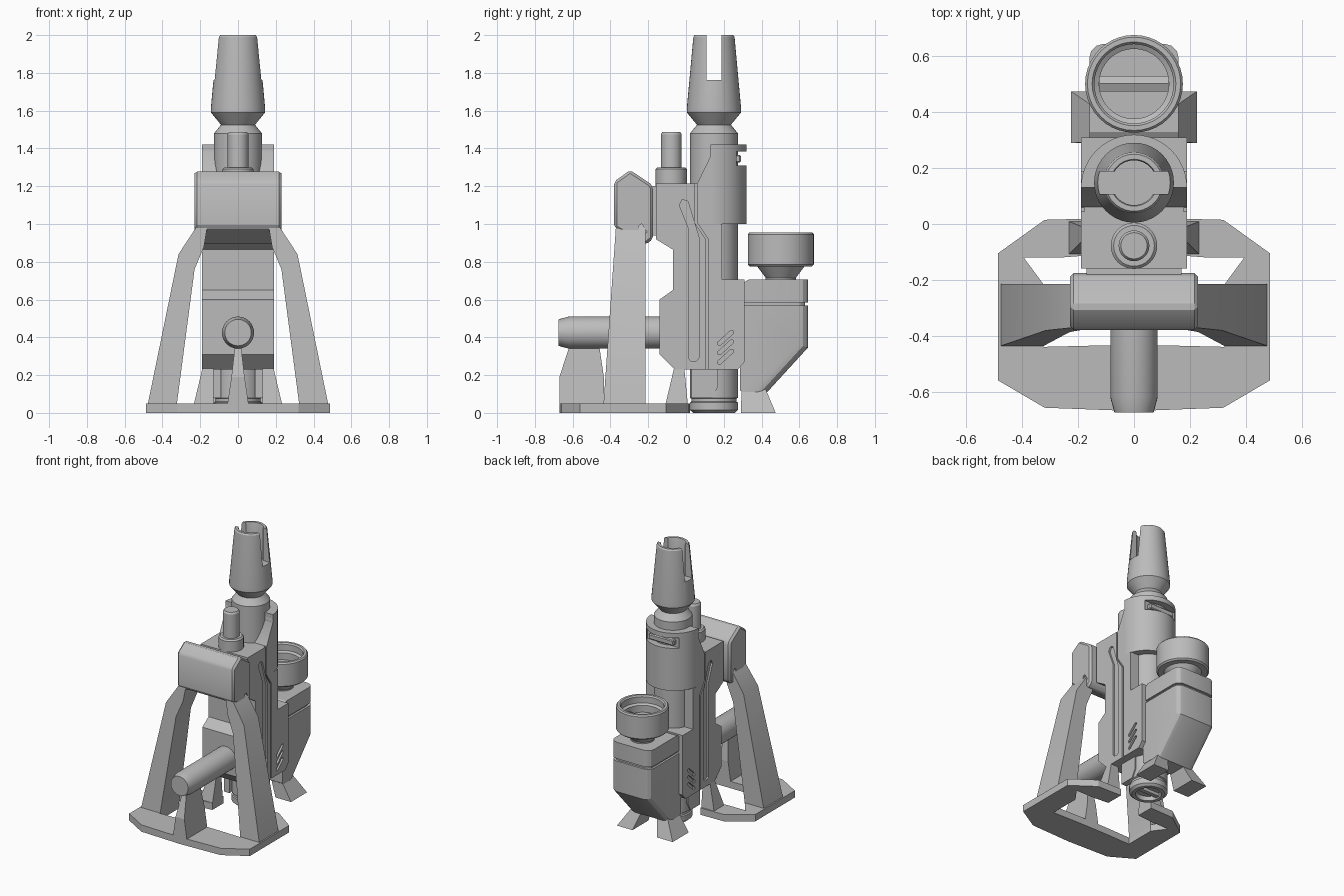
import bpy, bmesh, math
from mathutils import Vector, Matrix

cube = bpy.data.objects.get("Cube")
if cube:
    bpy.data.objects.remove(cube, do_unlink=True)

GREY = (0.5, 0.5, 0.5, 1)
mat = bpy.data.materials.new("plain_grey")
mat.use_nodes = True
mat.diffuse_color = GREY
mat.node_tree.nodes["Principled BSDF"].inputs["Base Color"].default_value = GREY


def shade(me):
    me.shade_smooth()
    me.set_sharp_from_angle(angle=math.radians(28))


def finish(bm, name):
    bmesh.ops.recalc_face_normals(bm, faces=bm.faces)
    me = bpy.data.meshes.new(name)
    bm.to_mesh(me)
    bm.free()
    me.materials.append(mat)
    shade(me)
    ob = bpy.data.objects.new(name, me)
    bpy.context.collection.objects.link(ob)
    return ob


def prism(name, pts, axis, lo, hi, bevel=0, edge_rule=None):
    """Extrude a flat outline along an axis; bevel the edges picked by the rule."""
    bm = bmesh.new()
    place = {"X": lambda p, t: (t, p[0], p[1]), "Y": lambda p, t: (p[0], t, p[1]),
             "Z": lambda p, t: (p[0], p[1], t)}[axis]
    a = [bm.verts.new(place(p, lo)) for p in pts]
    b = [bm.verts.new(place(p, hi)) for p in pts]
    bm.faces.new(a)
    bm.faces.new(b)
    for i in range(len(pts)):
        j = (i + 1) % len(pts)
        bm.faces.new((a[i], a[j], b[j], b[i]))
    bmesh.ops.recalc_face_normals(bm, faces=bm.faces)
    if bevel:
        edges = [e for e in bm.edges if e.calc_face_angle(0) > 0.5
                 and (edge_rule is None or edge_rule(*[v.co for v in e.verts]))]
        bmesh.ops.bevel(bm, geom=edges, offset=bevel, segments=3 if edge_rule else 1,
                        profile=0.5, affect="EDGES", clamp_overlap=True)
    return finish(bm, name)


def box(name, x, y, z, bevel=0):
    return prism(name, [(x[0], y[0]), (x[1], y[0]), (x[1], y[1]), (x[0], y[1])], "Z", *z, bevel)


def lathe(name, profile, centre, axis="Z", sides=40):
    """Spin (radius, height) points; the profile starts and ends on the axis."""
    bm = bmesh.new()
    vs = [bm.verts.new((r, 0, h)) for r, h in profile]
    es = [bm.edges.new(p) for p in zip(vs, vs[1:])]
    bmesh.ops.spin(bm, geom=vs + es, cent=(0, 0, 0), axis=(0, 0, 1), angle=math.tau,
                   steps=sides, use_merge=True)
    bmesh.ops.remove_doubles(bm, verts=bm.verts, dist=1e-4)
    if axis == "Y":
        bm.transform(Matrix.Rotation(math.pi / 2, 4, "X"))
    bm.transform(Matrix.Translation(centre))
    return finish(bm, name)


def frustum(name, low, z0, high, z1):
    """Tapered block between two rectangles (x0, x1, y0, y1)."""
    bm = bmesh.new()
    for (x0, x1, y0, y1), z in ((low, z0), (high, z1)):
        for x, y in ((x0, y0), (x1, y0), (x1, y1), (x0, y1)):
            bm.verts.new((x, y, z))
    bmesh.ops.convex_hull(bm, input=bm.verts)
    bmesh.ops.dissolve_limit(bm, angle_limit=0.01, verts=bm.verts, edges=bm.edges)
    return finish(bm, name)


def cut(ob, cutters):
    for c in cutters:
        m = ob.modifiers.new("cut", "BOOLEAN")
        m.operation, m.object, m.solver = "DIFFERENCE", c, "EXACT"
    dg = bpy.context.evaluated_depsgraph_get()
    me = bpy.data.meshes.new_from_object(ob.evaluated_get(dg))
    ob.modifiers.clear()
    ob.data = me
    shade(me)
    for c in cutters:
        bpy.data.objects.remove(c, do_unlink=True)


def flip(rect, s):
    return tuple(sorted((rect[0] * s, rect[1] * s))) + rect[2:]


SIDES = ((1, "left"), (-1, "right"))

# Main body
body = prism("body", [(-.16, 1.215), (-.16, .92), (-.07, .865), (-.07, .65), (-.14, .6), (-.14, .31),
                      (-.06, .23), (.275, .23), (.31, .27), (.31, .705), (.19, .705), (.19, 1.0),
                      (.14, 1.0), (.14, 1.42), (.13, 1.39), (.13, 1.36), (.06, 1.215)],
             "X", -.19, .19)

# Side grooves, panel seams and vents
slot = [(.012, .29), (.025, .275), (.055, .275), (.068, .29), (.068, .93),
        (.01, 1.12), (-.02, 1.13), (-.035, 1.1), (.012, .98)]
seam = [(.045, 1.26), (.057, 1.26), (.057, 1.01), (.117, .92), (.117, .2),
        (.104, .2), (.104, .92), (.045, 1.01)]
tools = []
for s, side in SIDES:
    lo, hi = sorted((s * .177, s * .25))
    tools += [prism("cutter", slot, "X", lo, hi), prism("cutter", seam, "X", lo, hi)]
    for i in range(3):
        z = .26 + i * .05
        tools.append(prism("cutter", [(.17, z), (.185, z), (.25, z + .06), (.25, z + .075),
                                      (.235, z + .075), (.17, z + .016)], "X", lo, hi))
cut(body, tools)

# Rounded sleeve behind the barrel
arc = [(.19 * math.cos(i * math.pi / 24), .13 + .19 * math.sin(i * math.pi / 24)) for i in range(25)]
sleeve = prism("sleeve", arc, "Z", 1.0, 1.42)
cut(sleeve, [box("cutter", (-.13, .13), (.26, .4), (1.31, 1.385))])
box("sleeve_latch", (-.1, .1), (.2, .29), (1.325, 1.365), .006)

# Barrel and slotted muzzle
lathe("barrel", [(0, .03), (.08, .03), (.085, 0), (.11, 0), (.127, .015), (.127, .055), (.119, .06),
                 (.119, .075), (.127, .08), (.127, 1.48), (.09, 1.525), (.09, 1.55), (0, 1.55)],
      (0, .148, 0))
box("barrel_end_bar", (-.08, .08), (.133, .163), (.008, .05))
muzzle = lathe("muzzle", [(0, 1.52), (.09, 1.525), (.143, 1.59), (.143, 1.62), (.109, 1.99), (.102, 2.0),
                          (.084, 2.0), (.08, 1.99), (.08, 1.76), (0, 1.76)], (0, .148, 0))
cut(muzzle, [box("cutter", (-.3, .3), (.108, .188), (1.762, 2.1))])
for s, side in SIDES:
    x0, x1 = sorted((s * .09, s * .134))
    prism(side + "_barrel_plate", [(.03, .08), (.03, .24), (.17, .24), (.17, .14), (.14, .08)],
          "X", x0, x1)

# Top knob
lathe("knob", [(0, 1.2), (.083, 1.2), (.083, 1.29), (.073, 1.3), (.055, 1.3), (.055, 1.475),
               (.047, 1.487), (0, 1.487)], (0, -.078, 0), sides=32)

# Clamp head
head = prism("clamp_head", [(-.38, 1.225), (-.296, 1.285), (-.19, 1.215), (-.175, 1.195), (-.175, .92),
                            (-.215, .89), (-.38, .98)], "X", -.23, .23, .014)
cut(head, [prism("cutter", [(-.25, .945), (-.205, .955), (-.235, 1.0), (-.25, .99)], "X",
                 *sorted((s * .2, s * .3))) for s, _ in SIDES])
box("clamp_link", (-.17, .17), (-.2, -.14), (.94, 1.2))

# Stand legs, leaning forward towards the floor
for s, side in SIDES:
    leg = prism(side + "_leg", [(s * x, z) for x, z in
                [(.487, 0), (.315, .84), (.21, 1.0), (.16, 1.0), (.18, .88), (.23, .76), (.33, 0)]],
                "Y", -.38, -.215)
    for v in leg.data.vertices:
        if v.co.y < -.3:
            v.co.y = -.37 - .07 * (1 - v.co.z)
    # Inner rear struts
    frustum(side + "_strut", flip((.13, .235, -.11, .01), s), .04,
            flip((.13, .185, -.06, -.01), s), .25)
    # Rear feet
    frustum(side + "_rear_foot", flip((.1, .225, .29, .475), s), 0,
            flip((.06, .145, .295, .42), s), .13)

# Open base ring
half = [(.32, -.658), (.487, -.56), (.487, -.105), (.32, .015), (.13, .02), (.13, -.11),
        (.26, -.12), (.395, -.12), (.325, -.215), (.325, -.44), (.12, -.435)]
prism("base_ring", [(0, -.67)] + half + [(-x, y) for x, y in reversed(half)], "Z", 0, .05)

# Front tube and its post
lathe("front_tube", [(0, .1), (.085, .1), (.085, .62), (.07, .676), (0, .676)], (0, 0, .425), "Y", 32)
frustum("front_post_base", (-.057, .057, -.67, -.435), .04, (-.035, .035, -.67, -.435), .19)
frustum("front_post_top", (-.035, .035, -.67, -.435), .19, (-.015, .015, -.615, -.46), .36)

# Rear tank with a gap below its cap
rear = lambda a, b: a.y > .42 and b.y > .42 and abs(a.x - b.x) < .01
W = .16
prism("tank", [(.285, .12), (.3, .11), (.43, .11), (.645, .345), (.645, .568), (.285, .568)],
      "X", -W, W, .05, rear)
prism("tank_gap", [(.29, .55), (.63, .55), (.63, .6), (.29, .6)], "X", -W + .015, W - .015, .045, rear)
prism("tank_cap", [(.29, .585), (.645, .585), (.645, .705), (.33, .705), (.29, .68)],
      "X", -W, W, .05, rear)

# Cup on the tank
lathe("cup", [(0, .69), (.08, .69), (.08, .715), (.125, .775), (.165, .775), (.175, .785), (.175, .945),
              (.167, .955), (.15, .955), (.142, .945), (.142, .9), (.125, .89), (.125, .84), (0, .84)],
      (0, .502, 0))
prism("cup_bar", [(.475, .83), (.53, .83), (.53, .86), (.503, .872), (.475, .86)], "X", -.124, .124)
